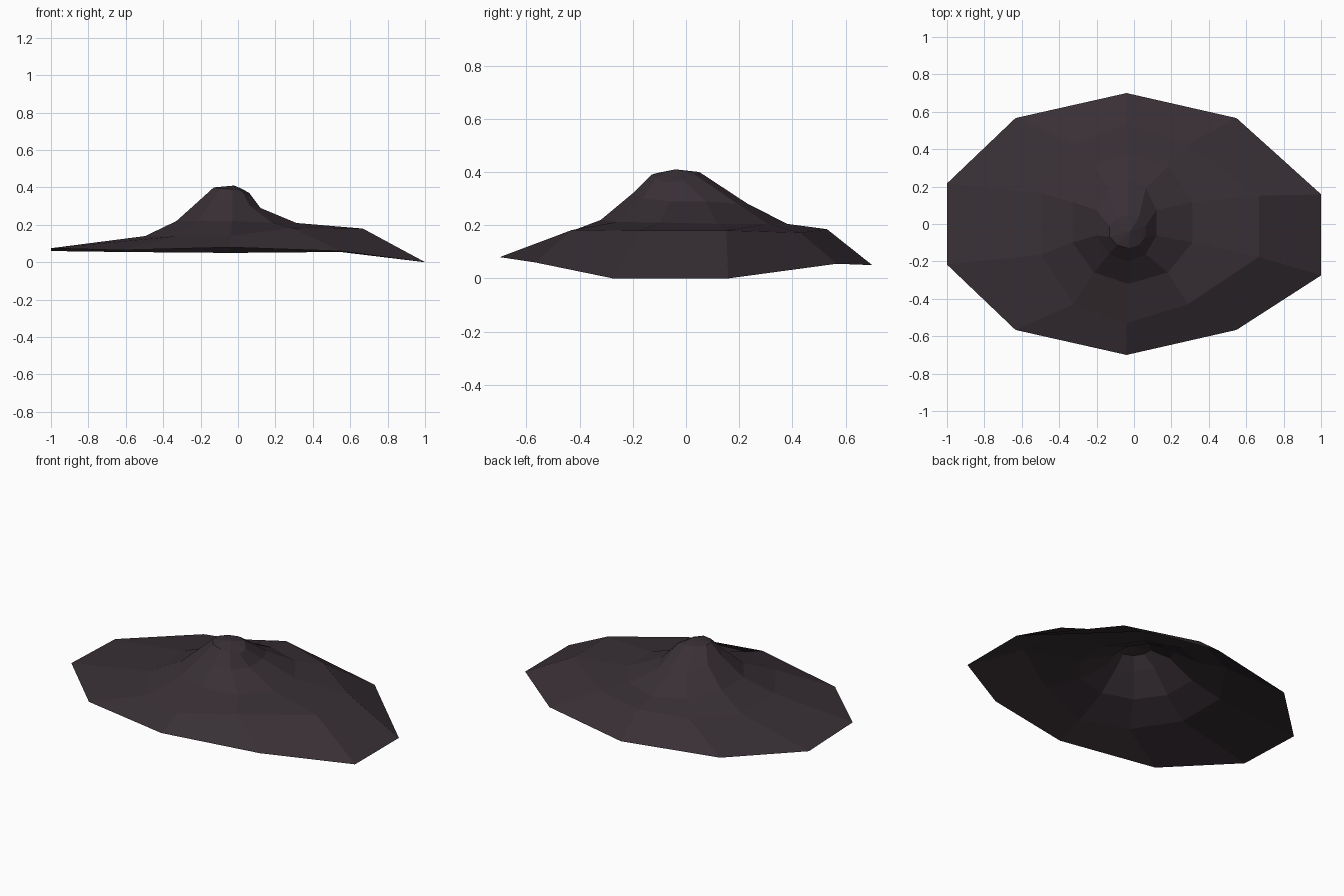
import bpy, bmesh, math

felt = bpy.data.materials.new("dark plum felt")
felt.diffuse_color = (0.040, 0.029, 0.036, 1)

SIDES = 10
# Each ring: centre x, y, radius right, left, back, front, and ten heights
# running counter-clockwise from the right-back corner.
RINGS = [
    # drooping outer brim edge
    (-0.04, 0.00, 1.00, 1.01, 0.70, 0.70,
     (0.0, 0.055, 0.05, 0.055, 0.06, 0.075, 0.065, 0.08, 0.06, 0.0)),
    # brim fold
    (-0.04, 0.00, 0.56, 0.48, 0.53, 0.53,
     (0.18, 0.172, 0.185, 0.16, 0.14, 0.14, 0.14, 0.14, 0.182, 0.18)),
    # foot of the crown
    (-0.03, 0.00, 0.36, 0.315, 0.38, 0.32,
     (0.205, 0.205, 0.205, 0.21, 0.22, 0.22, 0.22, 0.22, 0.212, 0.21)),
    # crown wall, leaning to the right
    (-0.03, 0.00, 0.158, 0.18, 0.24, 0.20,
     (0.29, 0.28, 0.275, 0.30, 0.335, 0.335, 0.33, 0.32, 0.30, 0.29)),
    # rounded crown top
    (-0.03, -0.04, 0.095, 0.105, 0.09, 0.09,
     (0.37, 0.39, 0.40, 0.40, 0.40, 0.40, 0.395, 0.39, 0.375, 0.36)),
]

bm = bmesh.new()
rings = []
for i, (cx, cy, right, left, back, front, heights) in enumerate(RINGS):
    ring = []
    for k, z in enumerate(heights):
        a = math.radians(18 + k * 360 / SIDES)
        c, s = math.cos(a), math.sin(a)
        x = cx + c * (right if c > 0 else left)
        y = cy + s * (back if s > 0 else front)
        # pointed brim pulled out at the right-hand end
        if k in (0, SIDES - 1) and i < 2:
            x += 0.09 if i == 0 else 0.175
            y -= 0.058 if i == 0 else 0.012
        ring.append(bm.verts.new((x, y, z)))
    rings.append(ring)

# Open shell between the rings, closed with a small tip
for lower, upper in zip(rings, rings[1:]):
    for k in range(SIDES):
        n = (k + 1) % SIDES
        bm.faces.new((lower[k], lower[n], upper[n], upper[k]))
tip = bm.verts.new((-0.02, -0.04, 0.41))
for k in range(SIDES):
    bm.faces.new((rings[-1][k], rings[-1][(k + 1) % SIDES], tip))

mesh = bpy.data.meshes.new("hat")
bm.to_mesh(mesh)
bm.free()
mesh.materials.append(felt)
hat = bpy.data.objects.new("hat", mesh)
bpy.context.collection.objects.link(hat)
